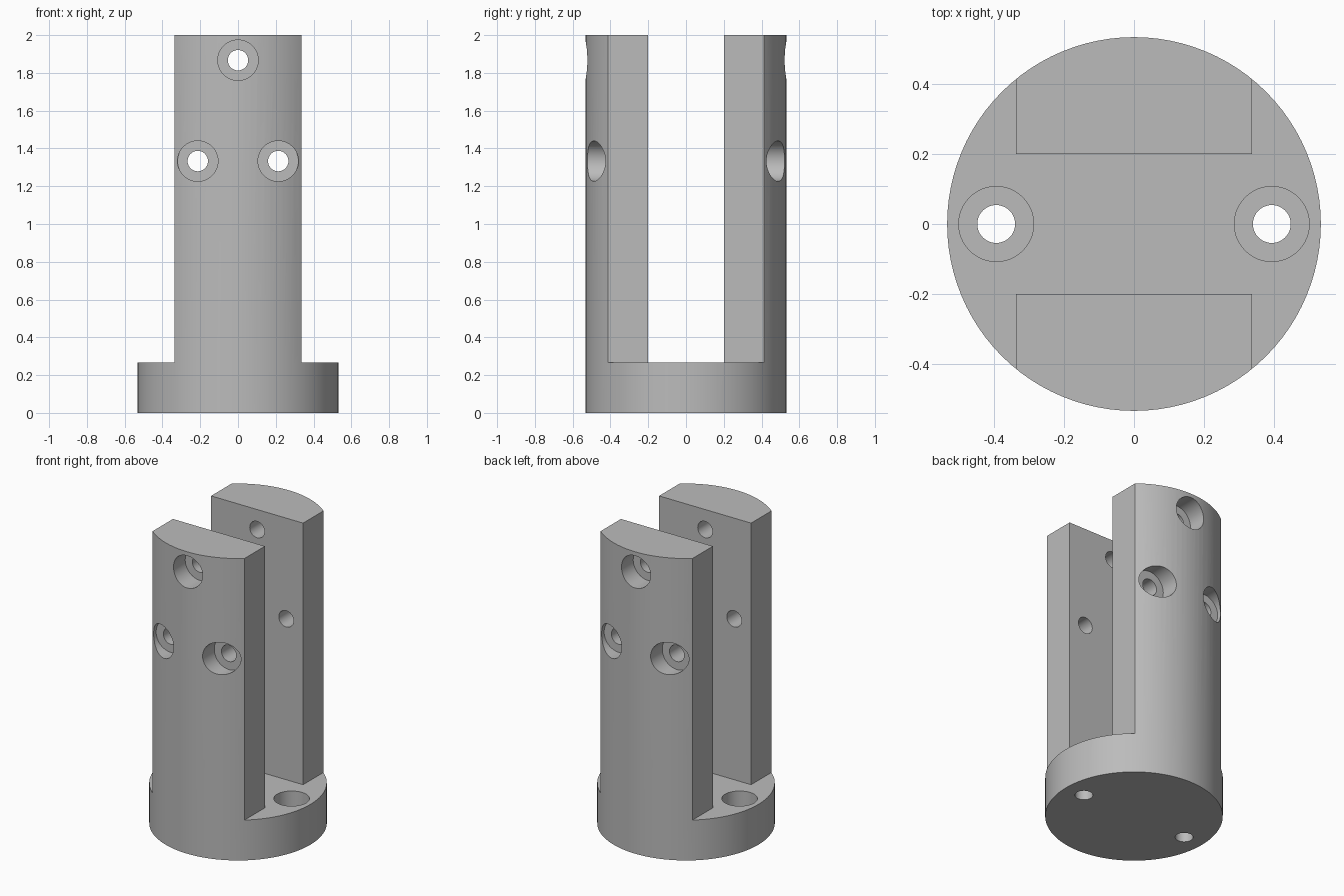
import bpy
from math import radians

cube = bpy.data.objects.get("Cube")
if cube:
    bpy.data.objects.remove(cube, do_unlink=True)

RADIUS, HEIGHT, BASE = 0.533, 2.0, 0.267
WALL_X, SLOT_Y = 0.337, 0.2            # half width of walls, half width of slot
BORE, HOLE, DEPTH = 0.107, 0.054, 0.133

grey = bpy.data.materials.new("machined grey")
grey.use_nodes = True
colour = (0.5, 0.5, 0.5, 1)
grey.diffuse_color = colour
grey.node_tree.nodes["Principled BSDF"].inputs["Base Color"].default_value = colour


def cylinder(name, radius, length, centre, along_y=False, sides=48):
    bpy.ops.mesh.primitive_cylinder_add(
        vertices=sides, radius=radius, depth=length, location=centre,
        rotation=(radians(90) if along_y else 0, 0, 0))
    obj = bpy.context.object
    obj.name = name
    obj.data.materials.append(grey)
    return obj


def box(name, low, high):
    centre = [(a + b) / 2 for a, b in zip(low, high)]
    bpy.ops.mesh.primitive_cube_add(size=1, location=centre)
    obj = bpy.context.object
    obj.name = name
    obj.scale = [b - a for a, b in zip(low, high)]
    obj.data.materials.append(grey)
    return obj


def cut(target, cutter):
    cutter.hide_render = True
    mod = target.modifiers.new(cutter.name, "BOOLEAN")
    mod.operation, mod.solver, mod.object = "DIFFERENCE", "EXACT", cutter
    bpy.context.view_layer.objects.active = target
    bpy.ops.object.modifier_apply(modifier=mod.name)
    bpy.data.objects.remove(cutter, do_unlink=True)


# Round body with a base disc and two upright walls
body = cylinder("slotted_post", RADIUS, HEIGHT, (0, 0, HEIGHT / 2), sides=96)
cut(body, box("slot_cutter", (-1, -SLOT_Y, BASE), (1, SLOT_Y, 3)))
for side in (-1, 1):
    x0, x1 = sorted((side * WALL_X, side))
    cut(body, box("side_cutter", (x0, -1, BASE), (x1, 1, 3)))

# Counterbored bolt holes through both walls
for x, z in ((0, 1.867), (-0.213, 1.333), (0.213, 1.333)):
    cut(body, cylinder("wall_hole", HOLE, 3, (x, 0, z), True))
    for side in (-1, 1):
        floor = RADIUS - DEPTH
        cut(body, cylinder("wall_counterbore", BORE, 0.4,
                           (x, side * (floor + 0.2), z), True))

# Counterbored mounting holes through the base
for side in (-1, 1):
    x = side * 0.393
    cut(body, cylinder("base_hole", HOLE, 1, (x, 0, 0)))
    cut(body, cylinder("base_counterbore", BORE, 0.4, (x, 0, BASE - DEPTH + 0.2)))

# Smooth round faces, crisp edges
bpy.ops.object.select_all(action="DESELECT")
body.select_set(True)
bpy.context.view_layer.objects.active = body
bpy.ops.object.shade_smooth_by_angle(angle=radians(25))
